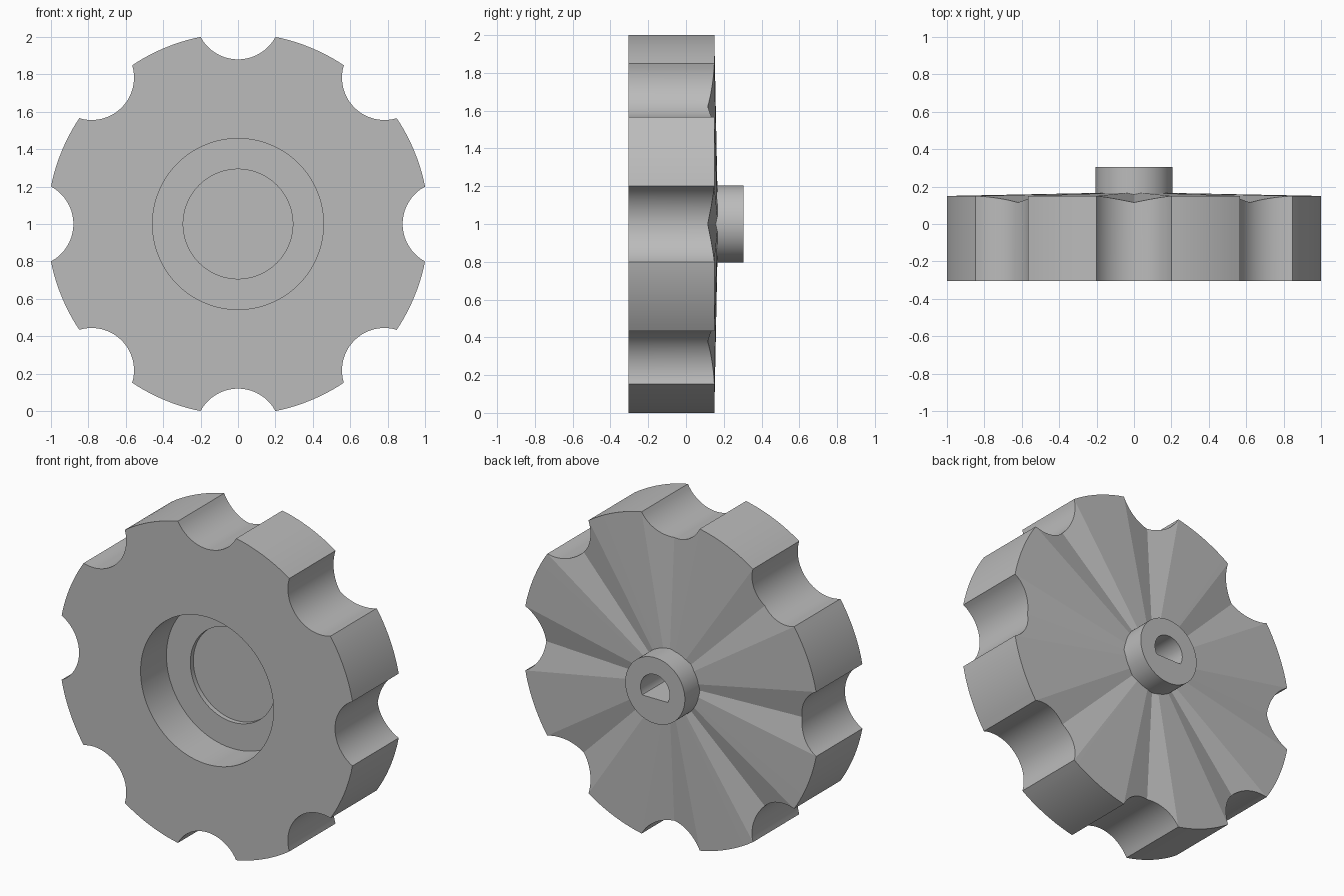
import bpy, bmesh
from math import sin, cos, pi, sqrt, asin, atan2, radians

if "Cube" in bpy.data.objects:
    bpy.data.objects.remove(bpy.data.objects["Cube"], do_unlink=True)

LOBES = 8
RIM = 1.02                    # radius of the grip rim
NOTCH_R, NOTCH_C = 0.227, 1.107   # finger notch radius and centre distance
FRONT, BACK, APEX = -0.304, 0.15, 0.17
HUB_R, HUB_END = 0.205, 0.304
CORNER = atan2(0.2, 1.0)      # half angle of a notch

grey = bpy.data.materials.new("plain_grey")
grey.use_nodes = True
grey.diffuse_color = (0.5, 0.5, 0.5, 1)
grey.node_tree.nodes["Principled BSDF"].inputs["Base Color"].default_value = (0.5, 0.5, 0.5, 1)


def notched_outline():
    """(angle, radius, back height) around the rim: notch arc, then land arc."""
    points = []
    swing = asin(0.2 / NOTCH_R)
    for lobe in range(LOBES):
        base = lobe * 2 * pi / LOBES
        for i in range(20):
            t = swing * (i / 10 - 1)
            x, r = NOTCH_R * sin(t), NOTCH_C - NOTCH_R * cos(t)
            # tapered V groove running out from the hub
            y = APEX - 0.0625 * r + 0.2125 * abs(x)
            points.append((base + atan2(x, r), sqrt(x * x + r * r), y))
        land = 2 * pi / LOBES - 2 * CORNER
        for i in range(10):
            points.append((base + CORNER + land * i / 10, RIM, BACK))
    return points


OUTLINE = notched_outline()


def ring(radius, y):
    """A ring with the rim's angles; radius and y may be functions of a point."""
    out = []
    for p in OUTLINE:
        r = radius(p) if callable(radius) else radius
        h = y(p) if callable(y) else y
        out.append((r * cos(p[0]), h, 1 + r * sin(p[0])))
    return out


def loft(name, rings):
    """Bridge successive rings and cap the last one."""
    bm = bmesh.new()
    loops = [[bm.verts.new(c) for c in pts] for pts in rings]
    n = len(OUTLINE)
    for a, b in zip(loops, loops[1:]):
        for i in range(n):
            j = (i + 1) % n
            bm.faces.new((a[i], a[j], b[j], b[i]))
    bm.faces.new(loops[-1])
    mesh = bpy.data.meshes.new(name)
    bm.normal_update()
    bm.to_mesh(mesh)
    bm.free()
    mesh.materials.append(grey)
    obj = bpy.data.objects.new(name, mesh)
    bpy.context.collection.objects.link(obj)
    bpy.ops.object.select_all(action='DESELECT')
    obj.select_set(True)
    bpy.context.view_layer.objects.active = obj
    bpy.ops.object.shade_smooth_by_angle(angle=radians(9))
    return obj


def hub_seat(p):
    """Height of the fluted back face where the hub meets it."""
    return APEX + (p[2] - APEX) * HUB_R / p[1]


def d_hole(p):
    """Round shaft hole with a flat along the bottom."""
    s = sin(p[0])
    return min(0.1, -0.05 / s) if s < -0.01 else 0.1


# Fluted back, notched grip, front face and stepped recess
body = loft("knob_body", [
    ring(HUB_R, hub_seat),
    ring(lambda p: p[1], lambda p: p[2]),
    ring(lambda p: p[1], FRONT),
    ring(0.457, FRONT),
    ring(0.457, -0.05),
    ring(0.293, -0.05),
    ring(0.293, -0.02),
])

# Shaft hub with a blind D-shaped socket
hub = loft("shaft_hub", [
    ring(HUB_R, hub_seat),
    ring(HUB_R, HUB_END),
    ring(d_hole, HUB_END),
    ring(d_hole, 0.03),
])

# Make the surfaces face outward
for obj, outward in ((body, lambda f: f.normal.y < 0), (hub, lambda f: f.normal.y > 0)):
    if not outward(obj.data.polygons[-1]):
        obj.data.flip_normals()
